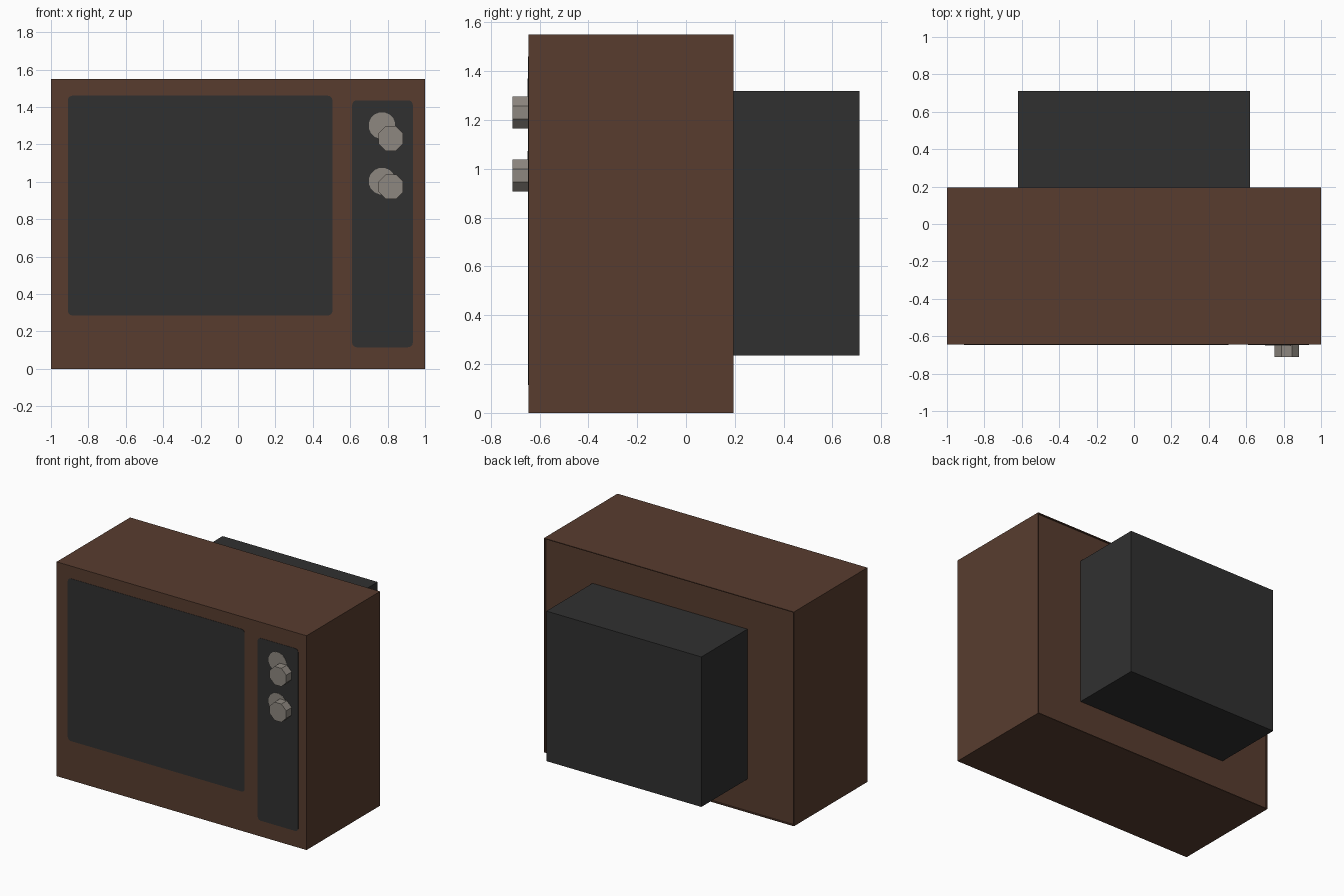
import bpy, bmesh, math
from mathutils import Matrix

if "Cube" in bpy.data.objects:
    bpy.data.objects.remove(bpy.data.objects["Cube"])

FRONT, BACK = -0.645, 0.195


def material(name, rgb):
    m = bpy.data.materials.new(name)
    m.diffuse_color = (*rgb, 1)
    m.use_nodes = True
    m.node_tree.nodes["Principled BSDF"].inputs["Base Color"].default_value = m.diffuse_color
    return m


brown = material("wood brown", (0.098, 0.046, 0.028))
dark = material("charcoal", (0.030, 0.030, 0.030))
grey = material("warm grey", (0.27, 0.245, 0.215))


def finish(name, bm, mat):
    bmesh.ops.recalc_face_normals(bm, faces=bm.faces)
    me = bpy.data.meshes.new(name)
    bm.to_mesh(me)
    bm.free()
    me.materials.append(mat)
    ob = bpy.data.objects.new(name, me)
    bpy.context.collection.objects.link(ob)
    return ob


def box_bm(x0, x1, y0, y1, z0, z1):
    bm = bmesh.new()
    m = Matrix.Translation(((x0 + x1) / 2, (y0 + y1) / 2, (z0 + z1) / 2))
    m = m @ Matrix.Diagonal((x1 - x0, y1 - y0, z1 - z0, 1))
    bmesh.ops.create_cube(bm, size=1, matrix=m)
    return bm


def rounded_plate(name, x0, x1, z0, z1, r):
    # thin plate on the cabinet front with rounded corners
    bm = box_bm(x0, x1, FRONT - 0.002, FRONT + 0.002, z0, z1)
    corners = [e for e in bm.edges
               if abs(e.verts[0].co.y - e.verts[1].co.y) > 0.001]
    bmesh.ops.bevel(bm, geom=corners, offset=r, segments=4, profile=0.5, affect='EDGES')
    return finish(name, bm, dark)


def disc(name, x, z, r, y0, y1, sides):
    # prism facing forward, with a flat side on top
    bm = bmesh.new()
    m = Matrix.Translation((x, (y0 + y1) / 2, z)) @ Matrix.Rotation(math.pi / 2, 4, 'X')
    m = m @ Matrix.Rotation(math.pi / sides, 4, 'Z')
    bmesh.ops.create_cone(bm, cap_ends=True, segments=sides, radius1=r, radius2=r,
                          depth=y1 - y0, matrix=m)
    # make sure octagons have a flat top edge
    return finish(name, bm, grey)


# cabinet with a slightly recessed back panel
bm = box_bm(-1, 1, FRONT, BACK, 0, 1.55)
back = max(bm.faces, key=lambda f: f.calc_center_median().y)
bmesh.ops.inset_region(bm, faces=[back], thickness=0.008)
for v in back.verts:
    v.co.y -= 0.012
inner = [f for f in bm.faces if f is not back and len(set(f.verts) & set(back.verts)) == 2]
# straighten the recess: add a second loop so the walls run square
bmesh.ops.translate(bm, verts=list(back.verts), vec=(0, 0.012, 0))
bmesh.ops.inset_region(bm, faces=[back], thickness=0.0005, depth=-0.012)
finish("cabinet", bm, brown)

# tube housing on the back
finish("rear_housing", box_bm(-0.62, 0.62, BACK - 0.03, 0.71, 0.235, 1.32), dark)

# screen and control panel
rounded_plate("screen", -0.91, 0.505, 0.285, 1.46, 0.025)
rounded_plate("control_panel", 0.61, 0.935, 0.115, 1.435, 0.025)

# dials painted on the panel, with knobs in front
for i, (dial_z, knob_z) in enumerate(((1.30, 1.231), (1.003, 0.973))):
    disc(f"dial_{i + 1}", 0.77, dial_z, 0.072, FRONT - 0.004, FRONT, 16)
    disc(f"knob_{i + 1}", 0.817, knob_z, 0.0715, -0.71, FRONT, 8)
